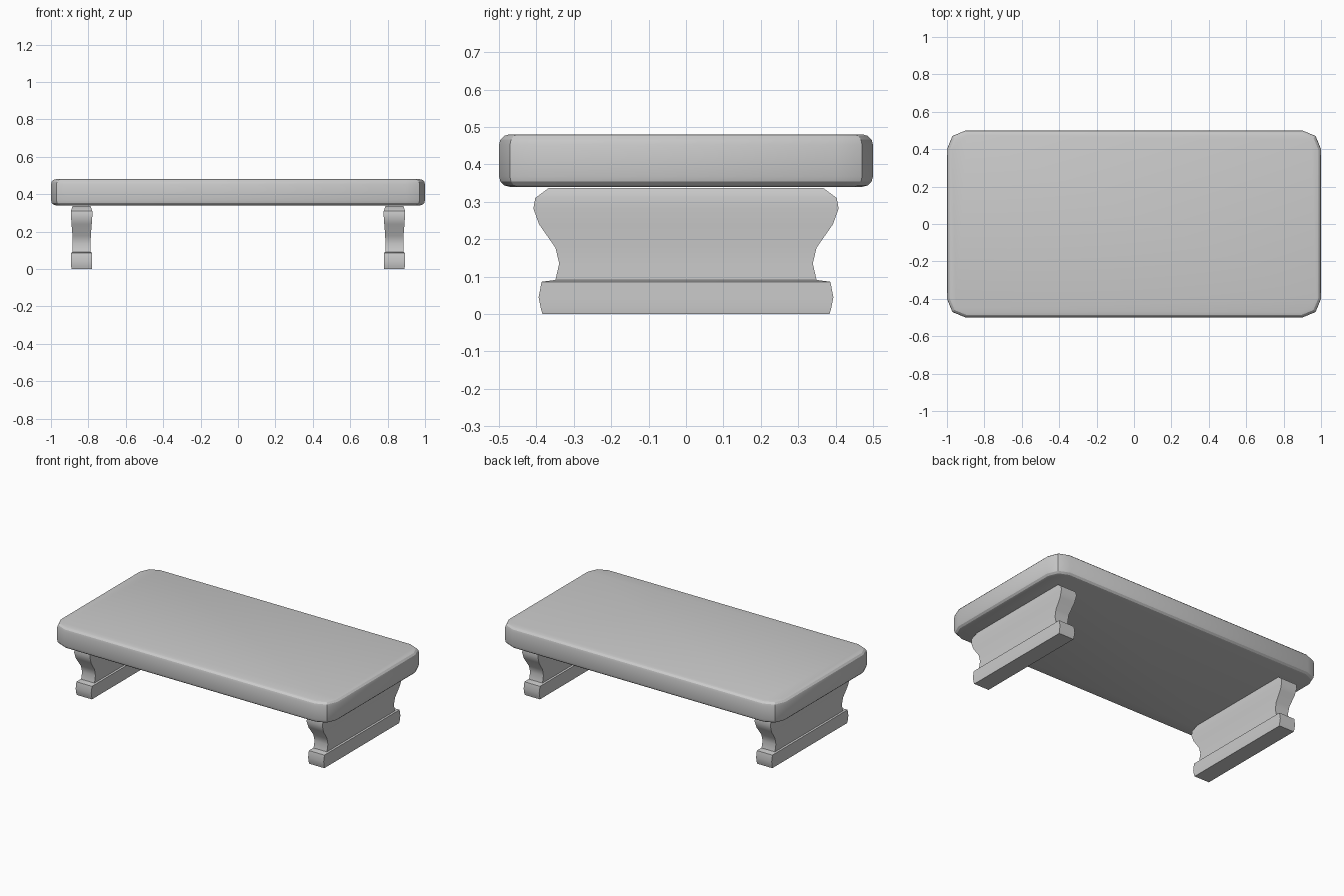
import bpy, bmesh, math

if "Cube" in bpy.data.objects:
    bpy.data.objects.remove(bpy.data.objects["Cube"])


def finish(bm, name, angle):
    bmesh.ops.recalc_face_normals(bm, faces=bm.faces)
    mesh = bpy.data.meshes.new(name)
    bm.to_mesh(mesh)
    bm.free()
    obj = bpy.data.objects.new(name, mesh)
    bpy.context.collection.objects.link(obj)
    bpy.ops.object.select_all(action='DESELECT')
    obj.select_set(True)
    bpy.context.view_layer.objects.active = obj
    bpy.ops.object.shade_smooth_by_angle(angle=math.radians(angle))
    return obj


# Table top: slab with faceted corners and softly rounded rims
bm = bmesh.new()
bmesh.ops.create_cube(bm, size=1)
for v in bm.verts:
    v.co = (v.co.x * 2, v.co.y, 0.41 + v.co.z * 0.14)
upright = [e for e in bm.edges if abs(e.verts[0].co.z - e.verts[1].co.z) > 0.1]
bmesh.ops.bevel(bm, geom=upright, offset=0.1, segments=2, profile=0.5, affect='EDGES')
rims = [e for e in bm.edges if abs(e.verts[0].co.z - e.verts[1].co.z) < 0.01]
bmesh.ops.bevel(bm, geom=rims, offset=0.028, segments=3, profile=0.5, affect='EDGES')
finish(bm, "table_top", 28)

# Leg panels: stacked rectangles (half thickness, half depth, height)
LEG = [(0.054, 0.384, 0.0), (0.056, 0.388, 0.015), (0.056, 0.394, 0.045),
       (0.056, 0.386, 0.086), (0.048, 0.349, 0.091), (0.048, 0.339, 0.135),
       (0.049, 0.349, 0.177), (0.054, 0.393, 0.24), (0.057, 0.408, 0.282),
       (0.057, 0.403, 0.31), (0.048, 0.367, 0.337)]


def leg(name, x):
    bm = bmesh.new()
    rings = [[bm.verts.new((x + sx * hx, sy * hy, z))
              for sx, sy in ((-1, -1), (1, -1), (1, 1), (-1, 1))]
             for hx, hy, z in LEG]
    for a, b in zip(rings, rings[1:]):
        for i in range(4):
            j = (i + 1) % 4
            bm.faces.new((a[i], a[j], b[j], b[i]))
    bm.faces.new(rings[0])
    bm.faces.new(rings[-1])
    finish(bm, name, 40)


leg("left_leg", -0.836)
leg("right_leg", 0.836)
